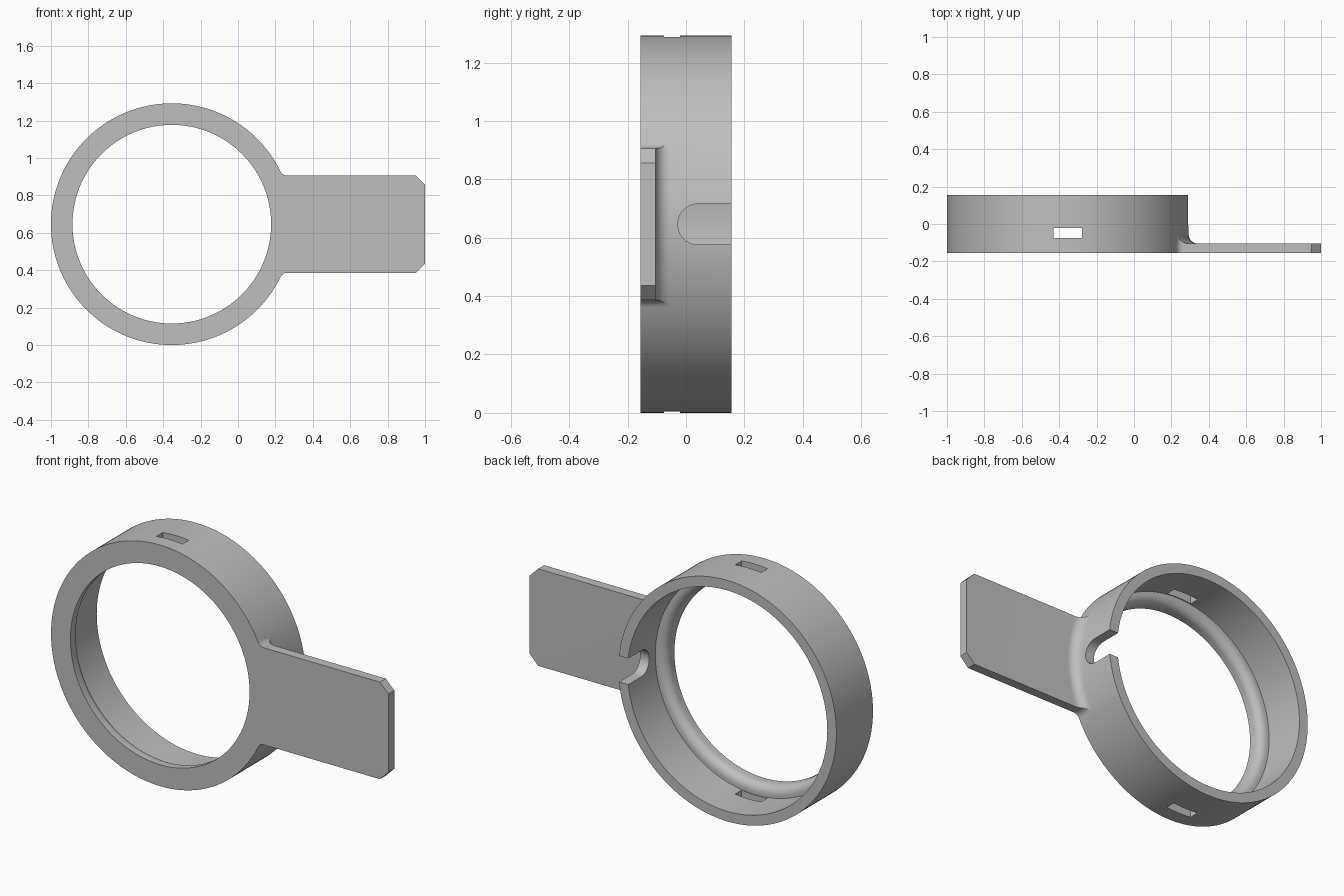
import bpy, bmesh, math

if "Cube" in bpy.data.objects:
    bpy.data.objects.remove(bpy.data.objects["Cube"])

CX, CZ = -0.354, 0.646      # ring axis
R, WALL, HOLE = 0.646, 0.592, 0.531
FRONT, BACK = -0.155, 0.155

grey = bpy.data.materials.new("light grey")
grey.diffuse_color = (0.52, 0.52, 0.52, 1)
grey.use_nodes = True
grey.node_tree.nodes["Principled BSDF"].inputs["Base Color"].default_value = grey.diffuse_color


def finish(bm, name):
    bmesh.ops.recalc_face_normals(bm, faces=bm.faces)
    me = bpy.data.meshes.new(name)
    bm.to_mesh(me)
    bm.free()
    me.materials.append(grey)
    ob = bpy.data.objects.new(name, me)
    bpy.context.collection.objects.link(ob)
    return ob


def lathe(name, profile, steps=160):
    """Revolve a closed (radius, y) profile around the ring axis."""
    bm = bmesh.new()
    rings = []
    for i in range(steps):
        a = 2 * math.pi * i / steps
        rings.append([bm.verts.new((CX + r * math.cos(a), y, CZ + r * math.sin(a)))
                      for r, y in profile])
    n = len(profile)
    for i in range(steps):
        p, q = rings[i], rings[(i + 1) % steps]
        for j in range(n):
            k = (j + 1) % n
            bm.faces.new((p[j], p[k], q[k], q[j]))
    return finish(bm, name)


def prism(name, outline, axis, lo, hi):
    """Extrude a 2D outline: axis 1 takes (x, z) points, axis 0 takes (y, z) points."""
    bm = bmesh.new()
    def put(p, d):
        return (p[0], d, p[1]) if axis == 1 else (d, p[0], p[1])
    a = [bm.verts.new(put(p, lo)) for p in outline]
    b = [bm.verts.new(put(p, hi)) for p in outline]
    bm.faces.new(a)
    bm.faces.new(b)
    for i in range(len(a)):
        j = (i + 1) % len(a)
        bm.faces.new((a[i], a[j], b[j], b[i]))
    return finish(bm, name)


def arc(cx, cy, r, a0, a1, n):
    return [(cx + r * math.cos(math.radians(a0 + (a1 - a0) * i / n)),
             cy + r * math.sin(math.radians(a0 + (a1 - a0) * i / n))) for i in range(n + 1)]


def boolean(ob, other, op):
    m = ob.modifiers.new(op.lower(), 'BOOLEAN')
    m.operation, m.object, m.solver = op, other, 'EXACT'
    bpy.context.view_layer.objects.active = ob
    bpy.ops.object.modifier_apply(modifier=m.name)
    bpy.data.objects.remove(other)


# Ring: thin wall with a rounded inner lip at the front
lip = arc(HOLE + 0.045, -0.125, 0.045, 180, 90, 8)
ring = lathe("ring", [(R, BACK), (R, FRONT), (HOLE, FRONT)] + lip + [(WALL, -0.08), (WALL, BACK)])

# Tab outline: rounded where it meets the ring, chamfered at the free end
HALF, RHO = 0.26, 0.04
fx = math.sqrt((R + RHO) ** 2 - (HALF + RHO) ** 2)
ang = math.degrees(math.atan2(HALF + RHO, fx))
upper = arc(CX + fx, CZ + HALF + RHO, RHO, 180 + ang, 270, 8)
upper += [(0.95, CZ + HALF), (1.0, CZ + HALF - 0.05)]
lower = [(x, 2 * CZ - z) for x, z in reversed(upper)]
outline = upper + lower + arc(CX, CZ, 0.622, -ang, ang, 24)
tab = prism("tab", outline, 1, FRONT, -0.105)

# Concave blend between tab and ring wall
blend = lathe("blend", [(0.625, -0.13), (R + 0.05, -0.13)]
              + arc(R + 0.05, -0.055, 0.05, 270, 180, 8) + [(0.625, -0.055)])
boolean(blend, prism("blend_limit", outline, 1, -0.2, 0.0), 'INTERSECT')
boolean(tab, blend, 'UNION')
boolean(ring, tab, 'UNION')

# Slots through the top and bottom of the ring
slot = [(CX - 0.077, -1), (CX + 0.077, -1), (CX + 0.077, 2), (CX - 0.077, 2)]
boolean(ring, prism("slot_cutter", slot, 1, -0.075, -0.021), 'DIFFERENCE')

# Round-ended notch in the wall on the tab side
notch = arc(0.042, CZ, 0.07, 90, 270, 20) + [(0.3, CZ - 0.07), (0.3, CZ + 0.07)]
boolean(ring, prism("notch_cutter", notch, 0, 0.1, 0.5), 'DIFFERENCE')

ring.name = "ring_with_tab"
bpy.ops.object.select_all(action='DESELECT')
ring.select_set(True)
bpy.context.view_layer.objects.active = ring
bpy.ops.object.shade_smooth_by_angle(angle=math.radians(30))
